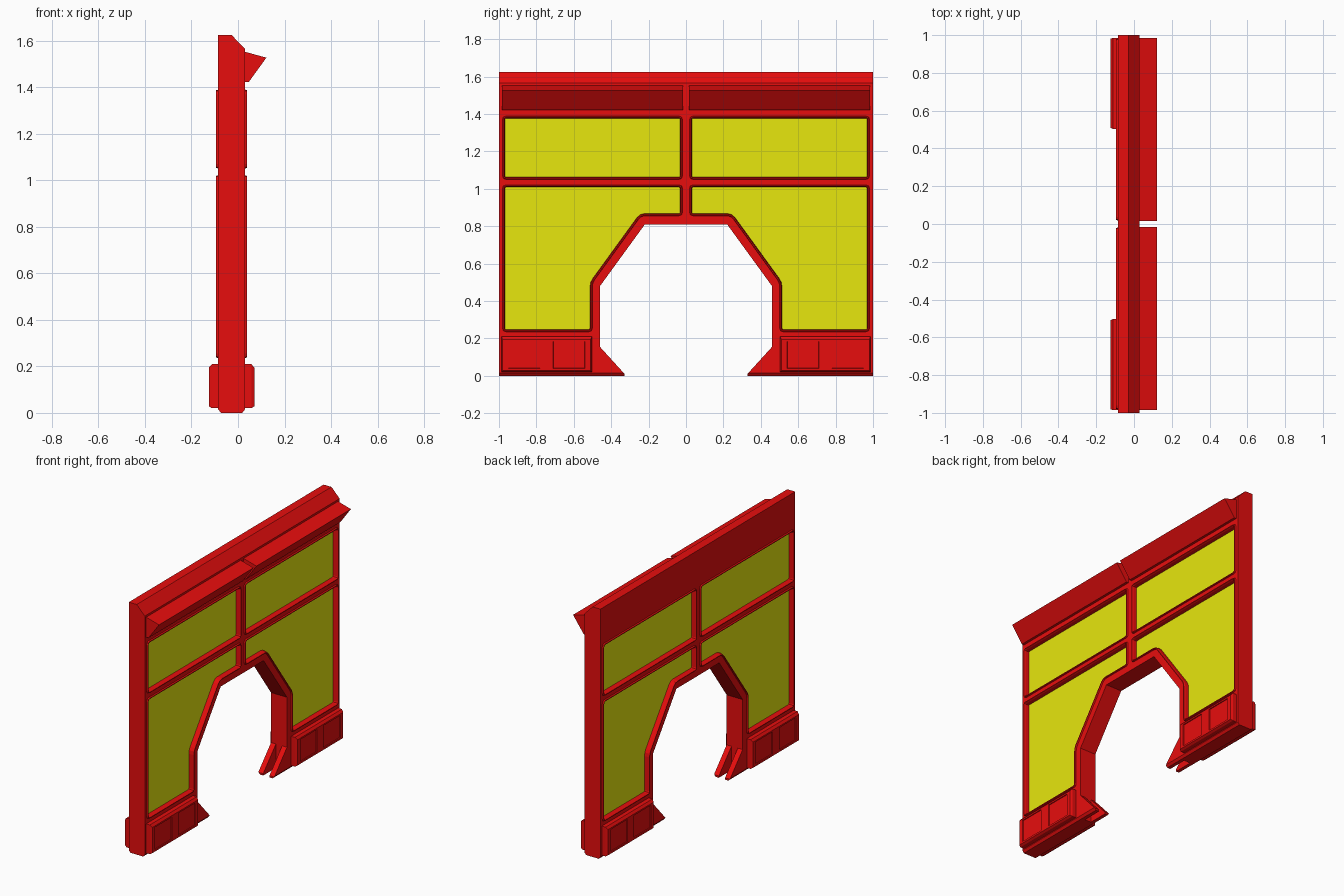
import bpy, bmesh
from mathutils import Vector

if "Cube" in bpy.data.objects:
    bpy.data.objects.remove(bpy.data.objects["Cube"])

def material(name, rgb):
    m = bpy.data.materials.new(name)
    m.diffuse_color = (*rgb, 1)
    m.use_nodes = True
    m.node_tree.nodes["Principled BSDF"].inputs["Base Color"].default_value = m.diffuse_color
    return m

RED = material("red_paint", (0.8, 0.004, 0.004))
YELLOW = material("yellow_panel", (0.8, 0.8, 0.004))
BACK, FRONT = -0.085, 0.03          # wall faces in x
RECESS = 0.024                      # depth of the yellow panels

def finish(bm, name):
    me = bpy.data.meshes.new(name)
    bm.to_mesh(me)
    bm.free()
    ob = bpy.data.objects.new(name, me)
    bpy.context.collection.objects.link(ob)
    me.materials.append(RED)
    me.materials.append(YELLOW)
    return ob

def prism(name, pts, axis, a, b):
    """Extrude a profile: axis 'y' takes (x, z) points, axis 'x' takes (y, z)."""
    bm = bmesh.new()
    place = (lambda p, t: (p[0], t, p[1])) if axis == 'y' else (lambda p, t: (t, p[0], p[1]))
    f = bm.faces.new([bm.verts.new(place(p, a)) for p in pts])
    g = bmesh.ops.extrude_face_region(bm, geom=[f])
    move = Vector(place((0, 0), b - a))
    bmesh.ops.translate(bm, vec=move, verts=[v for v in g['geom'] if isinstance(v, bmesh.types.BMVert)])
    bmesh.ops.recalc_face_normals(bm, faces=bm.faces)
    return finish(bm, name)

def cut(target, pts, x0, x1):
    """Cut a (y, z) outline out of the target."""
    cutter = prism("cutter", pts, 'x', x0, x1)
    cutter.hide_render = True
    mod = target.modifiers.new("cut", 'BOOLEAN')
    mod.operation, mod.solver, mod.object = 'DIFFERENCE', 'EXACT', cutter
    bpy.context.view_layer.objects.active = target
    bpy.ops.object.modifier_apply(modifier="cut")
    bpy.data.objects.remove(cutter)

def round_corners(pts, r):
    out = []
    for i, p in enumerate(pts):
        p = Vector(p)
        a = p + (Vector(pts[i - 1]) - p).normalized() * r
        c = p + (Vector(pts[(i + 1) % len(pts)]) - p).normalized() * r
        out += [a, (a + 2 * p + c) / 4, c]
    return out

def inset(pts, d):
    """Offset a counter-clockwise polygon inward by d."""
    out = []
    for i, p in enumerate(pts):
        e1 = (p - pts[i - 1]).normalized()
        e2 = (pts[(i + 1) % len(pts)] - p).normalized()
        n1, n2 = Vector((-e1.y, e1.x)), Vector((-e2.y, e2.x))
        out.append(p + (n1 + n2) * d / (1 + n1.dot(n2)))
    return out

def framed_panel(name, loop, side):
    """Raised rim around a recessed yellow panel, on the front or back face."""
    base, s = (FRONT, 1) if side == "front" else (BACK, -1)
    bm = bmesh.new()
    rings = [[bm.verts.new((base + s * h, p.x, p.y)) for p in inset(loop, d)]
             for d, h in ((0, -0.002), (0.003, 0.009), (0.008, 0.009), (0.012, 0), (0.013, -RECESS))]
    n = len(loop)
    for lo, hi in zip(rings, rings[1:]):
        for i in range(n):
            j = (i + 1) % n
            bm.faces.new((lo[i], lo[j], hi[j], hi[i])[::s])
    bm.faces.new(rings[-1][::s]).material_index = 1
    finish(bm, f"{name}_{side}")

def base_block(name, m, side):
    """Chamfered plinth with two shallow recessed panels."""
    base, s = (FRONT, 1) if side == "front" else (BACK, -1)
    bm = bmesh.new()
    ys, zs = (0.51, 0.54, 0.71, 0.78, 0.95, 0.98), (0.028, 0.04, 0.185, 0.195)
    grid = [[bm.verts.new((base + s * 0.04, m * y, z)) for z in zs] for y in ys]
    cells = {(i, j): bm.faces.new((grid[i][j], grid[i + 1][j], grid[i + 1][j + 1], grid[i][j + 1]))
             for i in range(5) for j in range(3)}
    for x in (base + s * 0.027, base - s * 0.01):      # chamfer, then sides into the wall
        border = [e for e in bm.edges if e.is_boundary]
        g = bmesh.ops.extrude_edge_only(bm, edges=border)['geom']
        for v in (v for v in g if isinstance(v, bmesh.types.BMVert)):
            y, z = abs(v.co.y), v.co.z
            y = 0.503 if y < 0.52 else 0.986 if y > 0.97 else y
            z = 0.02 if z < 0.035 else 0.21 if z > 0.19 else z
            v.co = (x, m * y, z)
    bmesh.ops.recalc_face_normals(bm, faces=bm.faces)
    if cells[0, 0].normal.x * s < 0:
        bmesh.ops.reverse_faces(bm, faces=bm.faces)
    bmesh.ops.inset_individual(bm, faces=[cells[1, 1], cells[3, 1]], thickness=0.002, depth=-0.005)
    finish(bm, f"{name}_{side}")

# wall slab with chamfered top and bottom edges
wall = prism("wall", [(BACK, 0.015), (-0.073, 0), (0.018, 0), (FRONT, 0.015),
                      (FRONT, 1.565), (-0.028, 1.625), (BACK, 1.625)], 'y', -1, 1)

# arched doorway with flared feet, then the slot that splits each foot into two fins
cut(wall, [(-0.33, -0.1), (0.33, -0.1), (0.33, 0.012), (0.46, 0.155), (0.46, 0.48), (0.22, 0.81),
           (-0.22, 0.81), (-0.46, 0.48), (-0.46, 0.155), (-0.33, 0.012)], -0.3, 0.3)
cut(wall, [(-0.46, -0.1), (0.46, -0.1), (0.46, 0.3), (-0.46, 0.3)], -0.05, -0.005)

upper = [(0.018, 1.05), (0.982, 1.05), (0.982, 1.39), (0.018, 1.39)]
lower = [(0.018, 0.855), (0.24, 0.855), (0.5, 0.497), (0.5, 0.235),
         (0.982, 0.235), (0.982, 1.022), (0.018, 1.022)]

for m, tag in ((1, "right"), (-1, "left")):
    # window openings with a framed panel on both faces
    for name, pts in (("upper_panel", upper), ("lower_panel", lower)):
        loop = round_corners([(m * y, z) for y, z in pts[::m]], 0.02)
        cut(wall, inset(loop, 0.006), -0.3, 0.3)
        for side in ("front", "back"):
            framed_panel(f"{name}_{tag}", loop, side)
    for side in ("front", "back"):
        base_block(f"base_block_{tag}", m, side)
    # awning wedge above the windows
    y0, y1 = sorted((m * 0.015, m * 0.985))
    prism(f"awning_{tag}", [(0.02, 1.555), (0.122, 1.527), (0.046, 1.422), (0.02, 1.422)], 'y', y0, y1)
